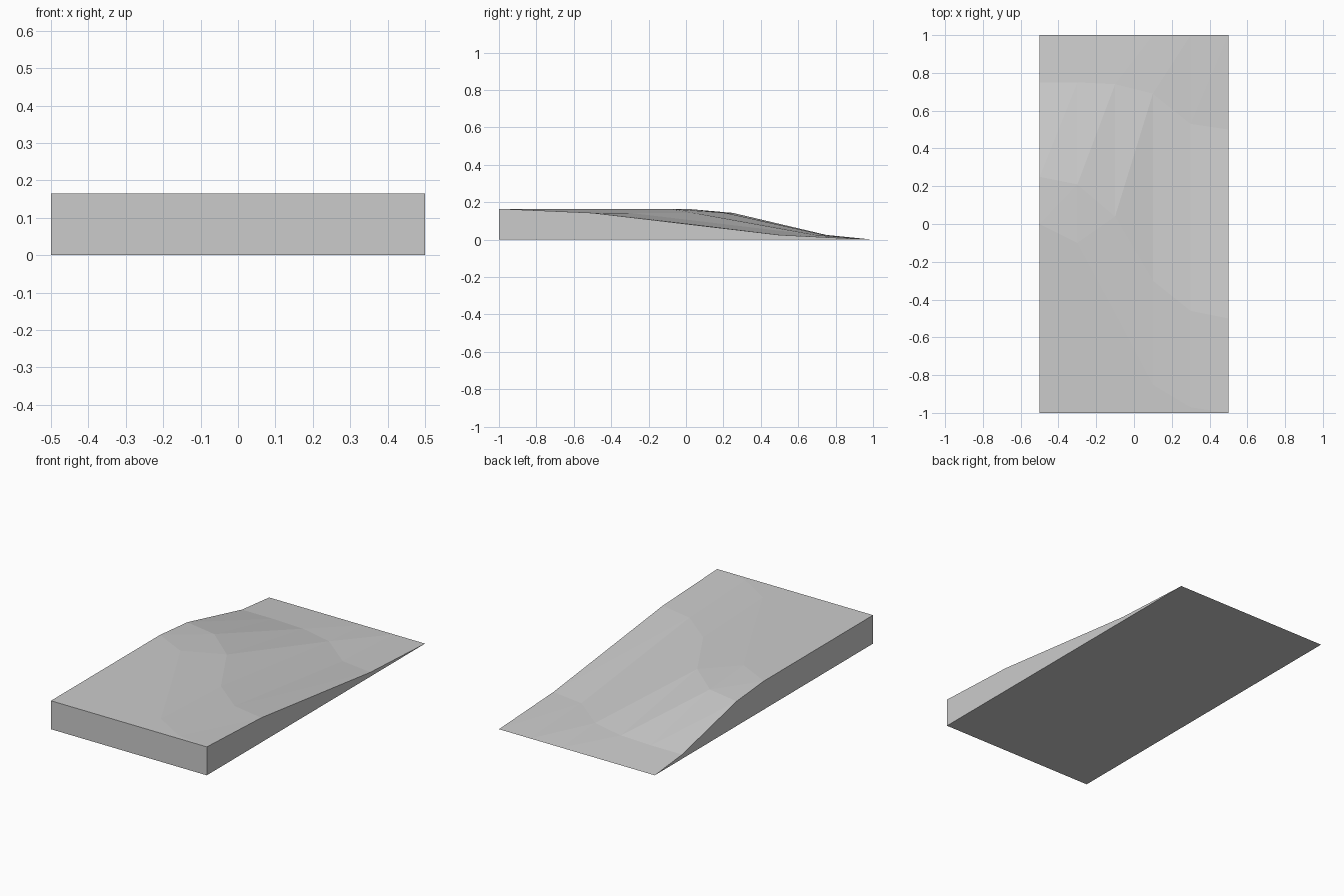
import bpy
import bmesh

cube = bpy.data.objects.get("Cube")
if cube:
    bpy.data.objects.remove(cube)

# One plain grey for the whole ramp
grey = bpy.data.materials.new("plain grey")
grey.use_nodes = True
colour = (0.6, 0.6, 0.6, 1)
grey.diffuse_color = colour
grey.node_tree.nodes["Principled BSDF"].inputs["Base Color"].default_value = colour

# Contour lines across the ramp: height, then y at each column
columns = [-0.5, -0.3, -0.1, 0.1, 0.3, 0.5]
contours = [
    (0.165, [-1] * 6),
    (0.165, [0, -0.1, -0.47, -0.85, -0.97, -1]),     # plateau edge
    (0.143, [0.25, 0.21, 0.04, -0.3, -0.46, -0.5]),  # top of slope
    (0.025, [0.75, 0.75, 0.74, 0.69, 0.53, 0.5]),    # foot of slope
    (0.0, [1] * 6),
]

bm = bmesh.new()
rows = [[bm.verts.new((x, y, z)) for x, y in zip(columns, ys)]
        for z, ys in contours]

# Terrain surface, each cell split along the same diagonal
for low, high in zip(rows, rows[1:]):
    for i in range(len(columns) - 1):
        bm.faces.new((low[i], low[i + 1], high[i + 1]))
        bm.faces.new((low[i], high[i + 1], high[i]))

# Front wall, side walls and flat base
left, right = (bm.verts.new((x, -1, 0)) for x in (-0.5, 0.5))
bm.faces.new([left, right] + rows[0][::-1])
bm.faces.new([left] + [row[0] for row in rows])
bm.faces.new([right] + [row[-1] for row in rows][::-1])
bm.faces.new([left] + rows[-1] + [right])

# Merge the point where the plateau edge meets the front corner
bmesh.ops.remove_doubles(bm, verts=bm.verts, dist=0.0001)
bmesh.ops.recalc_face_normals(bm, faces=bm.faces)

mesh = bpy.data.meshes.new("ramp_terrain")
bm.to_mesh(mesh)
bm.free()
mesh.materials.append(grey)
ramp = bpy.data.objects.new("ramp_terrain", mesh)
bpy.context.collection.objects.link(ramp)
